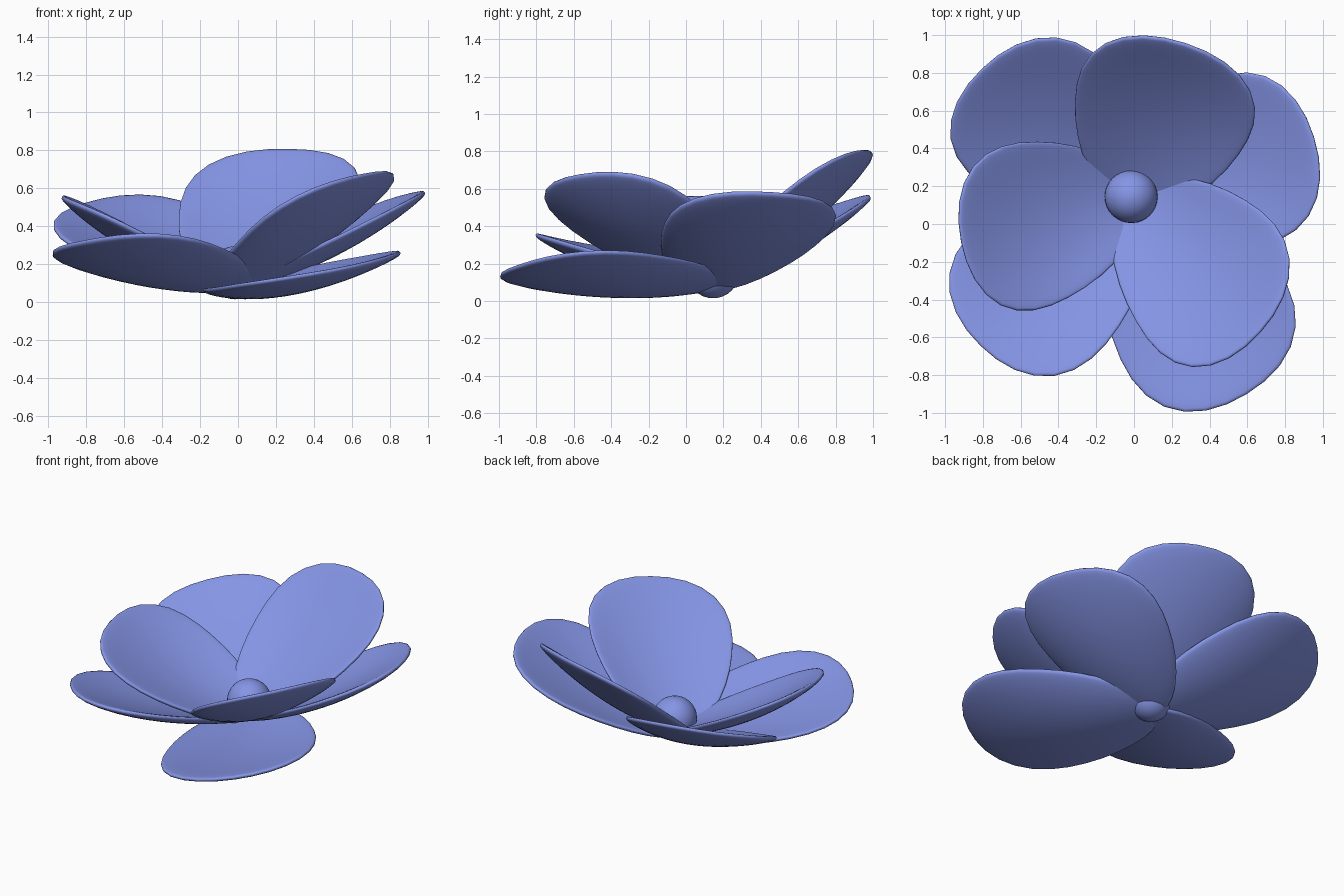
import bpy, bmesh, math
from mathutils import Vector, Matrix

if "Cube" in bpy.data.objects:
    bpy.data.objects.remove(bpy.data.objects["Cube"])

BASE = Vector((-0.01, 0.13, 0.085))
OVERLAP = 0.055     # how far each petal reaches past the middle

blue = bpy.data.materials.new("petal_blue")
blue.diffuse_color = (0.235, 0.30, 0.79, 1)
blue.use_nodes = True
blue.node_tree.nodes["Principled BSDF"].inputs["Base Color"].default_value = blue.diffuse_color

def finish(bm, name):
    me = bpy.data.meshes.new(name)
    bm.to_mesh(me)
    bm.free()
    for p in me.polygons:
        p.use_smooth = True
    me.materials.append(blue)
    ob = bpy.data.objects.new(name, me)
    bpy.context.collection.objects.link(ob)
    return ob

def petal(name, azimuth, gx, gy, length, half_w=0.465, cup_u=0.065, cup_w=0.085, thick=0.03):
    """Egg-shaped cupped pad with a round rim; gx, gy are the slopes of its plane."""
    a = math.radians(azimuth)
    t = Vector((math.cos(a), math.sin(a), gx * math.cos(a) + gy * math.sin(a))).normalized()
    n = Vector((-gx, -gy, 1)).normalized()
    s = n.cross(t)
    bm = bmesh.new()
    bmesh.ops.create_uvsphere(bm, u_segments=32, v_segments=28, radius=1)
    for v in bm.verts:
        u, w, h = v.co
        # slightly squared outline
        r = math.hypot(u, w)
        if r > 1e-5:
            k = r / (abs(u) ** 2.2 + abs(w) ** 2.2) ** (1 / 2.2)
            u, w = u * k, w * k
        h = math.copysign(abs(h) ** 0.55, h) if abs(h) > 1e-5 else 0
        v.co = (BASE + t * (-OVERLAP + (length + OVERLAP) * (u + 1) / 2)
                + s * (half_w * w * (1 + 0.3 * u) / 1.041)
                + n * (cup_u * (u * u - 1) + cup_w * w * w + thick * h))
    return finish(bm, name)

# upper petals: direction, slope in x, slope in y, length
petal("upper_petal_back", 71, 0.24, 0.79, 1.13, 0.475)
petal("upper_petal_right", -46, 0.54, -0.315, 1.14, 0.455)
petal("upper_petal_left", 194, -0.51, 0.0, 1.04, 0.44)

# lower petals
petal("lower_petal_right", 19, 0.48, 0.09, 1.13, 0.455)
petal("lower_petal_back_left", 139, -0.145, 0.46, 1.14, 0.465)
petal("lower_petal_front_left", 224, -0.05, -0.25, 1.14, 0.46)
petal("lower_petal_front_right", -59.5, 0.20, 0.02, 1.2, 0.485)

# round flower centre
bm = bmesh.new()
bmesh.ops.create_uvsphere(bm, u_segments=32, v_segments=16, radius=0.14,
                          matrix=Matrix.Translation((-0.015, 0.145, 0.155)))
finish(bm, "flower_centre")
